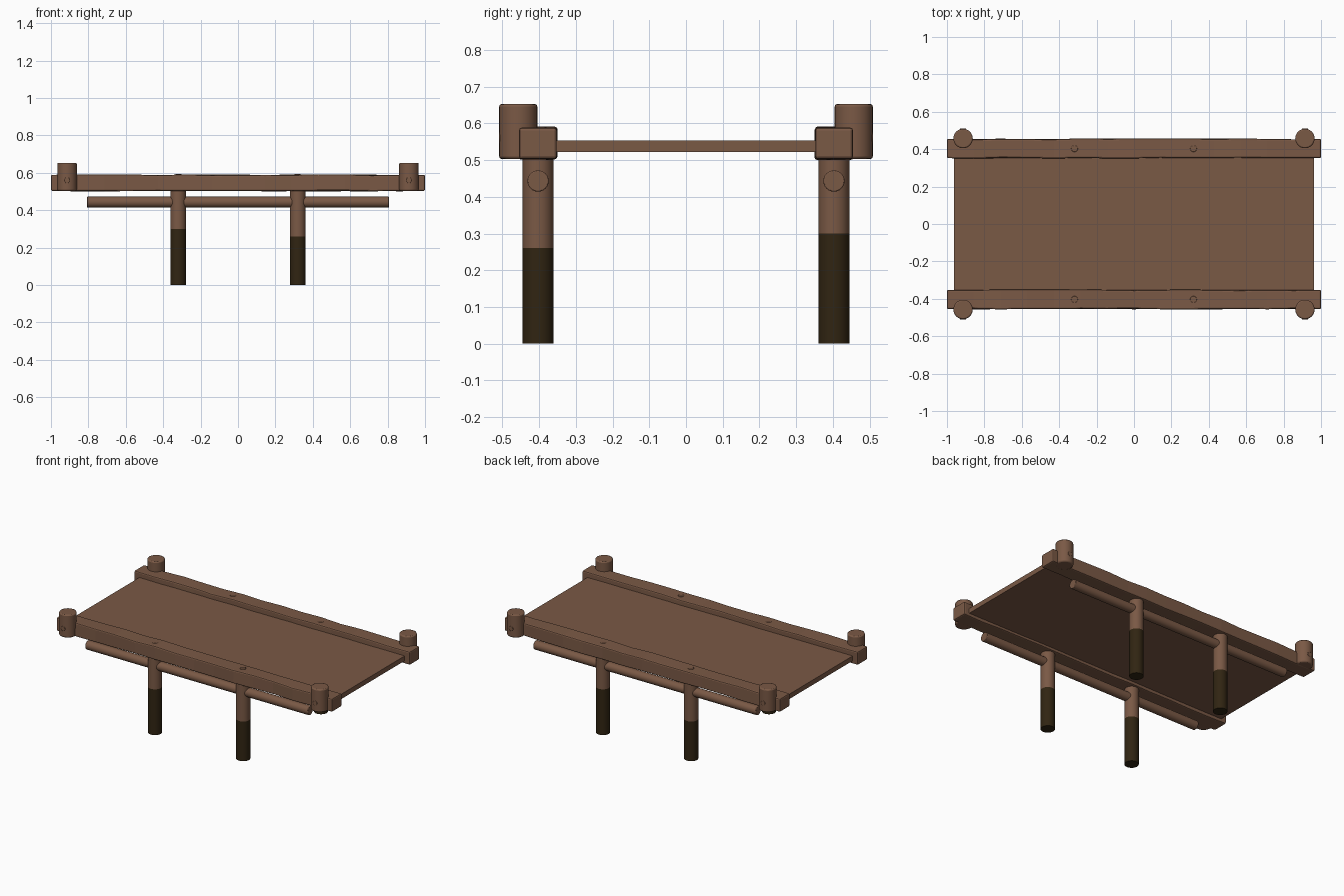
import bpy, bmesh, math, random
from mathutils import Matrix, Vector

if "Cube" in bpy.data.objects:
    bpy.data.objects.remove(bpy.data.objects["Cube"])

random.seed(4)


def material(name, color):
    m = bpy.data.materials.new(name)
    m.diffuse_color = (*color, 1)
    m.use_nodes = True
    m.node_tree.nodes["Principled BSDF"].inputs["Base Color"].default_value = m.diffuse_color
    return m


WOOD = material("brown wood", (0.195, 0.100, 0.060))
DARK = material("dark wet wood", (0.030, 0.018, 0.006))


def finish(name, bm, bevel=0, smooth=False):
    bmesh.ops.recalc_face_normals(bm, faces=bm.faces)
    mesh = bpy.data.meshes.new(name)
    bm.to_mesh(mesh)
    bm.free()
    mesh.materials.append(WOOD)
    mesh.materials.append(DARK)
    ob = bpy.data.objects.new(name, mesh)
    bpy.context.collection.objects.link(ob)
    if bevel:
        mod = ob.modifiers.new("bevel", 'BEVEL')
        mod.width = bevel
        mod.segments = 2
        mod.limit_method = 'ANGLE'
        mod.angle_limit = math.radians(50)
    if smooth:
        bpy.ops.object.select_all(action='DESELECT')
        ob.select_set(True)
        bpy.context.view_layer.objects.active = ob
        bpy.ops.object.shade_smooth_by_angle(angle=math.radians(40))
    return ob


def rod(name, start, end, radius, bevel=0, sides=32, dark_below=None):
    """Round bar between two points, optionally dark under a height."""
    a, b = Vector(start), Vector(end)
    rot = (b - a).to_track_quat('Z', 'Y').to_matrix().to_4x4()
    bm = bmesh.new()
    bmesh.ops.create_cone(bm, cap_ends=True, segments=sides, radius1=radius,
                          radius2=radius, depth=(b - a).length,
                          matrix=Matrix.Translation((a + b) / 2) @ rot)
    if dark_below is not None:
        bmesh.ops.bisect_plane(bm, geom=bm.verts[:] + bm.edges[:] + bm.faces[:],
                               plane_co=(0, 0, dark_below), plane_no=(0, 0, 1))
        for f in bm.faces:
            f.material_index = int(f.calc_center_median().z < dark_below)
    return finish(name, bm, bevel, True)


def plank(name, lo, hi, cuts, wobble, bevel):
    """Box sliced along x, with slightly uneven hewn edges."""
    lo, hi = Vector(lo), Vector(hi)
    bm = bmesh.new()
    bmesh.ops.create_cube(bm, size=1, matrix=Matrix.Translation((lo + hi) / 2)
                          @ Matrix.Diagonal((*(hi - lo), 1)))
    for i in range(1, cuts):
        x = lo.x + (hi.x - lo.x) * i / cuts
        bmesh.ops.bisect_plane(bm, geom=bm.verts[:] + bm.edges[:] + bm.faces[:],
                               plane_co=(x, 0, 0), plane_no=(1, 0, 0))
    for v in bm.verts:
        if lo.x + 0.01 < v.co.x < hi.x - 0.01:
            v.co.y += random.uniform(-wobble, wobble)
            v.co.z += random.uniform(-wobble, wobble)
    return finish(name, bm, bevel)


# deck between the rails
plank("deck", (-0.962, -0.37, 0.522), (0.962, 0.37, 0.554), 1, 0, 0)

for sy, side in ((-1, "front"), (1, "back")):
    # long side rail
    y0, y1 = sorted((sy * 0.352, sy * 0.455))
    plank(side + "_rail", (-1, y0, 0.503), (1, y1, 0.589), 14, 0.003, 0.008)
    # lower horizontal pole threaded through the legs
    rod(side + "_lower_pole", (-0.807, sy * 0.403, 0.443),
        (0.807, sy * 0.403, 0.443), 0.029, 0.003, 24)
    for sx, end in ((-1, "left"), (1, "right")):
        tag = f"{side}_{end}_"
        # leg, with waterline alternating between diagonals
        waterline = 0.30 if sx == sy else 0.26
        rod(tag + "leg", (sx * 0.32, sy * 0.403, 0),
            (sx * 0.32, sy * 0.403, 0.515), 0.042, dark_below=waterline)
        # peg end on top of the rail
        rod(tag + "rail_peg", (sx * 0.318, sy * 0.403, 0.55),
            (sx * 0.318, sy * 0.403, 0.592), 0.018, 0.002, 16)
        # corner post and the peg through it
        rod(tag + "corner_post", (sx * 0.914, sy * 0.457, 0.503),
            (sx * 0.914, sy * 0.457, 0.653), 0.052, 0.007)
        rod(tag + "post_peg", (sx * 0.914, sy * 0.44, 0.56),
            (sx * 0.914, sy * 0.510, 0.56), 0.016, 0.002, 16)
